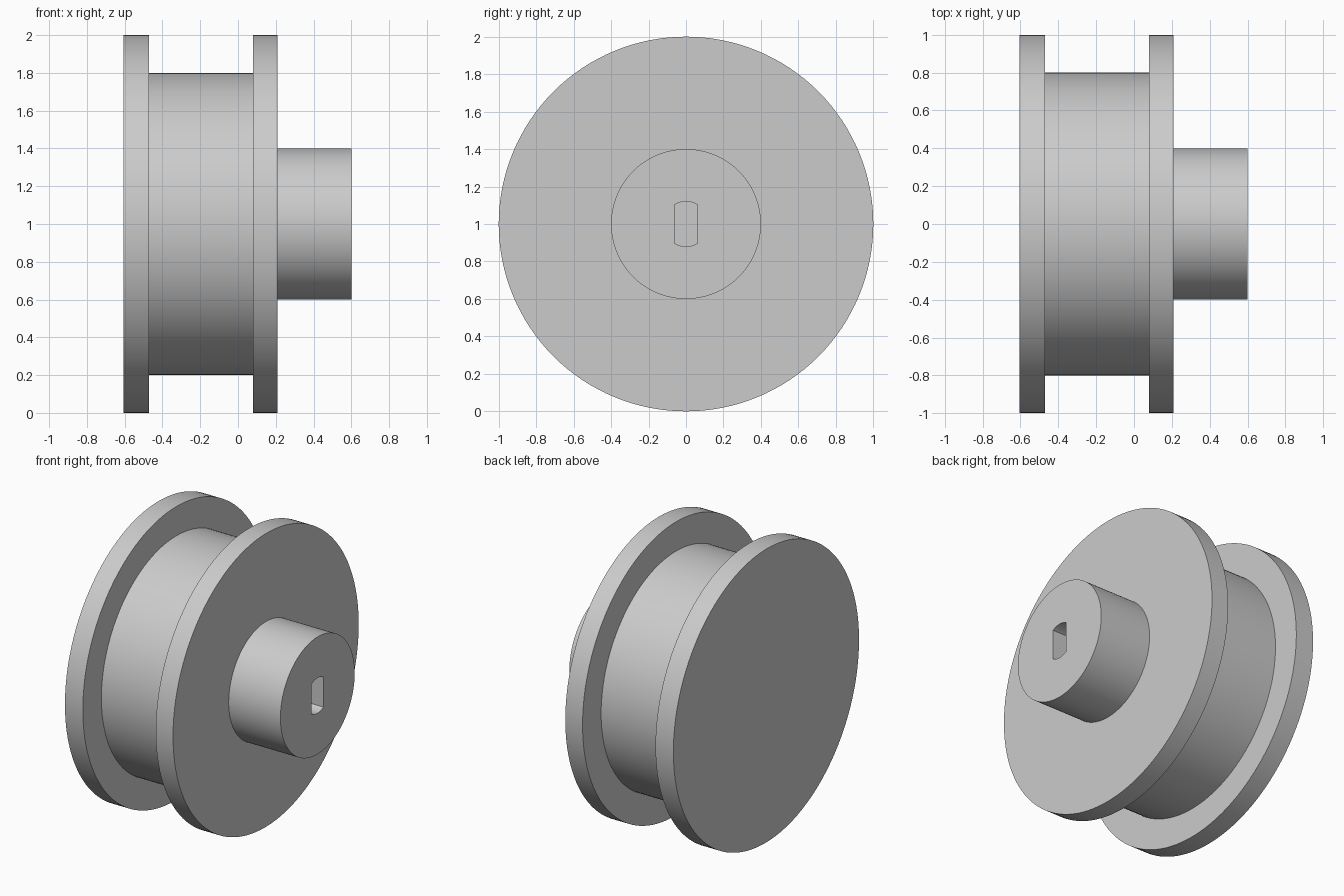
import bpy
import bmesh
from math import sin, cos, pi, asin, radians

cube = bpy.data.objects.get("Cube")
if cube:
    bpy.data.objects.remove(cube, do_unlink=True)

AXIS_Z = 1.0
SEGMENTS = 128

grey = bpy.data.materials.new("plain grey")
grey.use_nodes = True
colour = (0.6, 0.6, 0.6, 1)
grey.diffuse_color = colour
grey.node_tree.nodes["Principled BSDF"].inputs["Base Color"].default_value = colour


def loft_along_x(name, sections):
    """Join matching outlines, each (x, [(y, z), ...]), and cap both ends."""
    bm = bmesh.new()
    rings = [[bm.verts.new((x, y, AXIS_Z + z)) for y, z in outline]
             for x, outline in sections]
    count = len(rings[0])
    for a, b in zip(rings, rings[1:]):
        for i in range(count):
            j = (i + 1) % count
            bm.faces.new((a[i], a[j], b[j], b[i]))
    bm.faces.new(rings[0])
    bm.faces.new(rings[-1])
    bmesh.ops.recalc_face_normals(bm, faces=bm.faces)
    mesh = bpy.data.meshes.new(name)
    bm.to_mesh(mesh)
    bm.free()
    obj = bpy.data.objects.new(name, mesh)
    mesh.materials.append(grey)
    bpy.context.collection.objects.link(obj)
    return obj


def circle(radius):
    angles = [2 * pi * i / SEGMENTS for i in range(SEGMENTS)]
    return [(radius * cos(a), radius * sin(a)) for a in angles]


def flat_sided_slot(half_width, radius, steps=12):
    """Circle trimmed by two upright flats."""
    spread = asin(half_width / radius)
    outline = []
    for side in (1, -1):
        for i in range(steps + 1):
            a = spread * (1 - 2 * i / steps)
            outline.append((side * radius * sin(a), side * radius * cos(a)))
    return outline


# Flanged drum with its hub, turned in one piece: (x, radius)
profile = [(-0.605, 1.0), (-0.47, 1.0), (-0.47, 0.8), (0.08, 0.8),
           (0.08, 1.0), (0.21, 1.0), (0.21, 0.4), (0.6, 0.4)]
wheel = loft_along_x("flanged_wheel", [(x, circle(r)) for x, r in profile])

# Blind shaft slot in the hub
slot = flat_sided_slot(0.0625, 0.12)
cutter = loft_along_x("shaft_slot_cutter", [(0.21, slot), (0.7, slot)])
cutter.hide_render = True

cut = wheel.modifiers.new("shaft_slot", 'BOOLEAN')
cut.operation = 'DIFFERENCE'
cut.solver = 'EXACT'
cut.object = cutter

bpy.ops.object.select_all(action='DESELECT')
wheel.select_set(True)
bpy.context.view_layer.objects.active = wheel
bpy.ops.object.modifier_apply(modifier=cut.name)
bpy.data.objects.remove(cutter, do_unlink=True)
bpy.ops.object.shade_smooth_by_angle(angle=radians(30))
